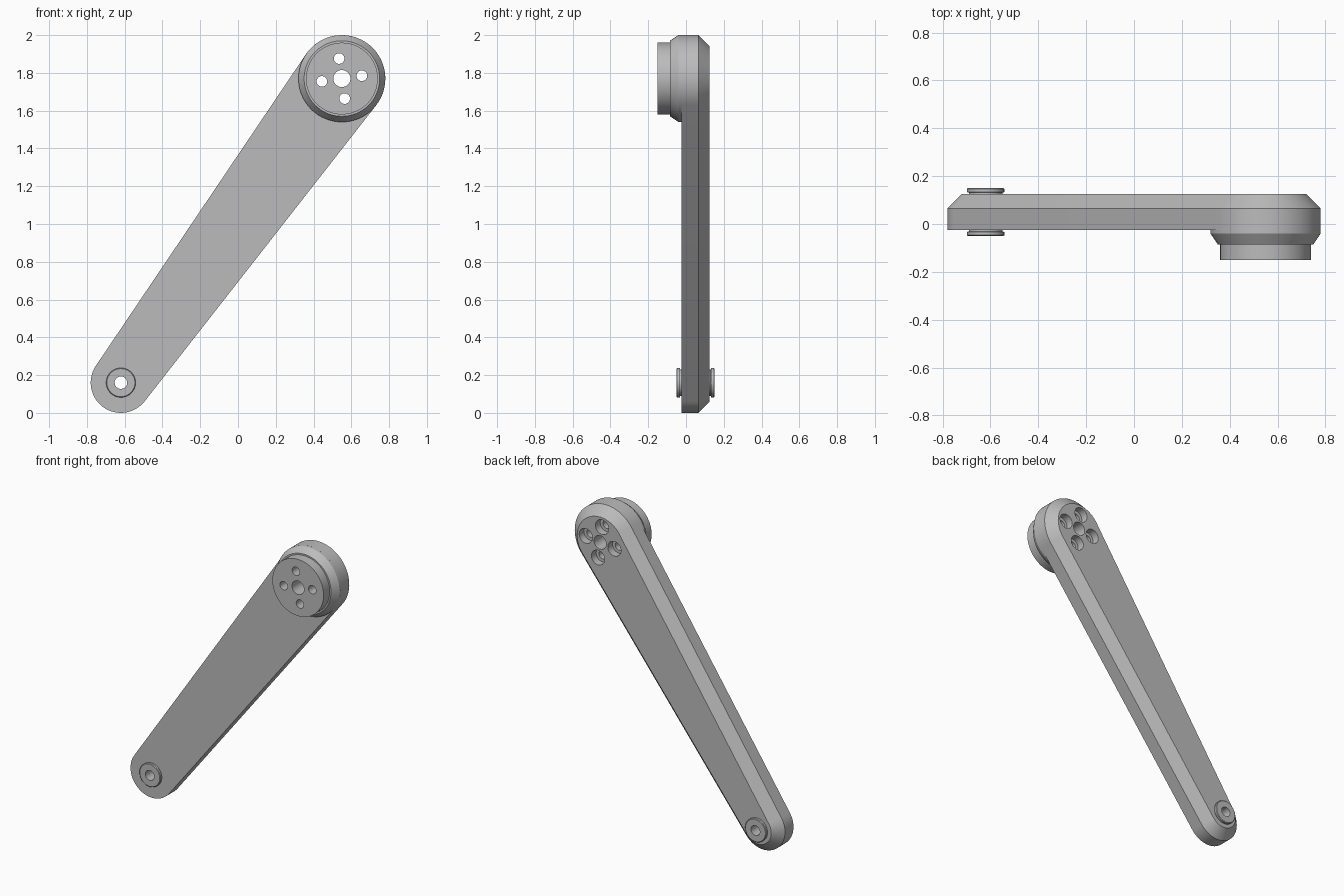
import bpy, bmesh
from math import sin, cos, acos, atan2, pi, radians, hypot

cube = bpy.data.objects.get("Cube")
if cube:
    bpy.data.objects.remove(cube, do_unlink=True)

grey = bpy.data.materials.new("machined grey")
grey.use_nodes = True
grey.diffuse_color = (0.5, 0.5, 0.5, 1)
grey.node_tree.nodes["Principled BSDF"].inputs["Base Color"].default_value = (0.5, 0.5, 0.5, 1)

HUB = (0.55, 1.77)       # large end, x and z
PIVOT = (-0.62, 0.16)    # small end
HUB_R, PIVOT_R = 0.23, 0.16
FRONT, BACK = -0.025, 0.125


def arc(centre, r, start, end, n):
    steps = [start + (end - start) * i / n for i in range(n + 1)]
    return [(centre[0] + r * cos(a), centre[1] + r * sin(a)) for a in steps]


def circle(centre, r):
    return arc(centre, r, 0, 2 * pi, 64)[:-1]


def arm_outline(inset):
    """Two end circles joined by their outer tangents."""
    dx, dz = HUB[0] - PIVOT[0], HUB[1] - PIVOT[1]
    a = atan2(dz, dx)
    t = acos((PIVOT_R - HUB_R) / hypot(dx, dz))
    return (arc(HUB, HUB_R - inset, a - t, a + t, 40)
            + arc(PIVOT, PIVOT_R - inset, a + t, a + 2 * pi - t, 32))


def loft(name, sections):
    """Closed solid through (y, outline) sections."""
    bm = bmesh.new()
    rings = [[bm.verts.new((x, y, z)) for x, z in pts] for y, pts in sections]
    for lower, upper in zip(rings, rings[1:]):
        for i in range(len(lower)):
            j = (i + 1) % len(lower)
            bm.faces.new((lower[i], lower[j], upper[j], upper[i]))
    bm.faces.new(rings[0])
    bm.faces.new(rings[-1])
    bmesh.ops.recalc_face_normals(bm, faces=bm.faces)
    mesh = bpy.data.meshes.new(name)
    bm.to_mesh(mesh)
    bm.free()
    mesh.materials.append(grey)
    ob = bpy.data.objects.new(name, mesh)
    bpy.context.collection.objects.link(ob)
    return ob


def turned(name, centre, profile):
    return loft(name, [(y, circle(centre, r)) for y, r in profile])


# Tapered arm with a bevelled back edge
arm = loft("arm", [(FRONT, arm_outline(0)), (0.065, arm_outline(0)), (BACK, arm_outline(0.06))])

# Stepped hub on the front of the large end
hub = turned("hub", HUB, [(FRONT, HUB_R), (-0.04, HUB_R), (-0.085, 0.2),
                          (-0.085, 0.19), (-0.15, 0.19)])

# Flanged bushings on both sides of the small end
bushings = []
for label, face, out in (("front_bushing", FRONT, -1), ("back_bushing", BACK, 1)):
    bushings.append(turned(label, PIVOT, [(face, 0.07), (face + out * 0.006, 0.07),
                                          (face + out * 0.008, 0.078),
                                          (face + out * 0.022, 0.078),
                                          (face + out * 0.025, 0.074)]))

# Cutters: centre bore, four counterbored bolt holes, pivot bore
hub_cutters = [turned("bore_cutter", HUB, [(-0.3, 0.045), (0.3, 0.045)])]
for i in range(4):
    a = radians(8) + i * pi / 2
    spot = (HUB[0] + 0.107 * cos(a), HUB[1] + 0.107 * sin(a))
    hub_cutters.append(turned("bolt_cutter", spot, [(-0.3, 0.028), (0.075, 0.028),
                                                    (0.075, 0.049), (0.3, 0.049)]))
pivot_cutter = turned("pivot_cutter", PIVOT, [(-0.3, 0.033), (0.3, 0.033)])


def drill(ob, cutters):
    for c in cutters:
        mod = ob.modifiers.new("hole", 'BOOLEAN')
        mod.operation = 'DIFFERENCE'
        mod.solver = 'EXACT'
        mod.object = c
    graph = bpy.context.evaluated_depsgraph_get()
    mesh = bpy.data.meshes.new_from_object(ob.evaluated_get(graph))
    ob.modifiers.clear()
    ob.data = mesh
    mesh.shade_smooth()
    mesh.set_sharp_from_angle(angle=radians(25))


drill(arm, hub_cutters + [pivot_cutter])
drill(hub, hub_cutters)
for b in bushings:
    drill(b, [pivot_cutter])
for c in hub_cutters + [pivot_cutter]:
    bpy.data.objects.remove(c, do_unlink=True)
